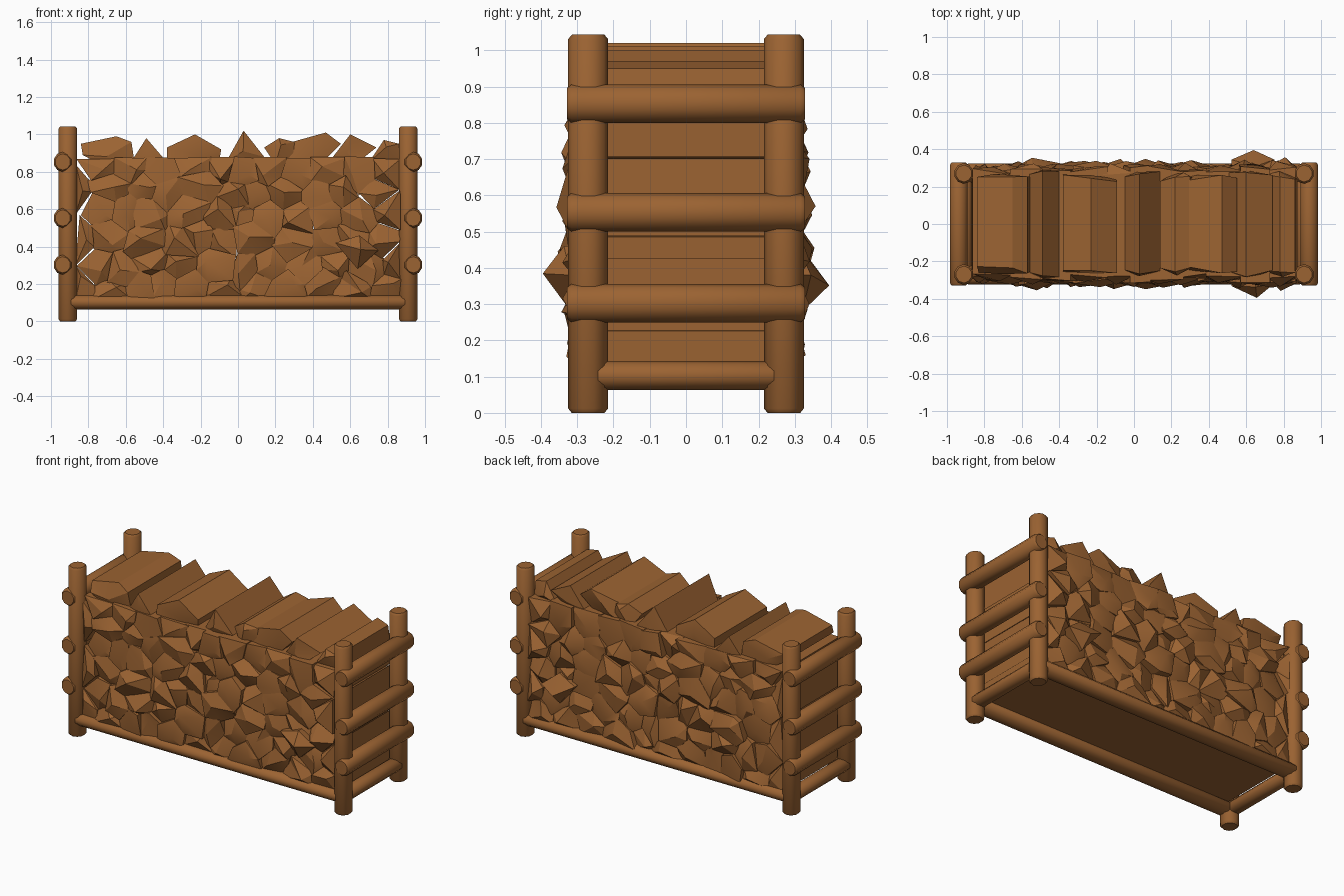
import bpy, bmesh, math, random
from mathutils import Vector

if "Cube" in bpy.data.objects:
    bpy.data.objects.remove(bpy.data.objects["Cube"])

random.seed(7)
wood = bpy.data.materials.new("brown wood")
wood.diffuse_color = (0.33, 0.125, 0.032, 1)
wood.use_nodes = True
wood.node_tree.nodes["Principled BSDF"].inputs["Base Color"].default_value = wood.diffuse_color


def finish(bm, name, angle=35):
    bmesh.ops.recalc_face_normals(bm, faces=bm.faces)
    me = bpy.data.meshes.new(name)
    bm.to_mesh(me)
    bm.free()
    ob = bpy.data.objects.new(name, me)
    bpy.context.collection.objects.link(ob)
    me.materials.append(wood)
    bpy.ops.object.select_all(action='DESELECT')
    bpy.context.view_layer.objects.active = ob
    ob.select_set(True)
    bpy.ops.object.shade_smooth_by_angle(angle=math.radians(angle))
    return ob


def pole(name, a, b, ra, rb, sides=10, bevel=0.012):
    """Round pole from a to b; ra, rb are its two cross-section radii."""
    a, b = Vector(a), Vector(b)
    d = (b - a).normalized()
    u = Vector((1, 0, 0)) if abs(d.x) < 0.9 else Vector((0, 1, 0))
    v = d.cross(u)
    bm = bmesh.new()
    rings = []
    for p, s in ((a, 0.82), (a + d * bevel, 1), (b - d * bevel, 1), (b, 0.82)):
        ring = []
        for i in range(sides):
            t = 2 * math.pi * (i + 0.5) / sides
            ring.append(bm.verts.new(p + u * ra * s * math.cos(t) + v * rb * s * math.sin(t)))
        rings.append(ring)
    for r, q in zip(rings, rings[1:]):
        for i in range(sides):
            j = (i + 1) % sides
            bm.faces.new((r[i], r[j], q[j], q[i]))
    bm.faces.new(rings[0])
    bm.faces.new(rings[-1])
    return finish(bm, name, 40)


def split_log(name, outline, half, bulge):
    """Split log along y with an outline in x,z and faceted, bulging ends."""
    bm = bmesh.new()
    n = len(outline)
    cx = sum(p[0] for p in outline) / n
    cz = sum(p[1] for p in outline) / n
    ends = []
    for side in (-1, 1):
        ring = [bm.verts.new((x, side * (half + random.uniform(-0.025, 0.015)), z)) for x, z in outline]
        k = random.choice(outline)
        t = random.uniform(0.1, 0.5)
        tip = bm.verts.new((cx + (k[0] - cx) * t, side * (half + bulge), cz + (k[1] - cz) * t))
        for i in range(n):
            bm.faces.new((ring[i], ring[(i + 1) % n], tip))
        ends.append(ring)
    a, b = ends
    for i in range(n):
        j = (i + 1) % n
        bm.faces.new((a[i], a[j], b[j], b[i]))
    return finish(bm, name, 25)


def clip(poly, p, q):
    """Keep the part of poly nearer to p than q."""
    m, d = (p + q) / 2, q - p
    out = []
    for a, b in zip(poly, poly[1:] + poly[:1]):
        sa, sb = (a - m).dot(d), (b - m).dot(d)
        if sa <= 0:
            out.append(a)
        if sa * sb < 0:
            out.append(a.lerp(b, sa / (sa - sb)))
    return out


# Rack frame: posts, base rails, end rungs
for sx in (-1, 1):
    for sy in (-1, 1):
        pole("corner_post", (sx * 0.91, sy * 0.27, 0), (sx * 0.91, sy * 0.27, 1.043), 0.052, 0.055)
    pole("base_cross_rail", (sx * 0.91, -0.27, 0.103), (sx * 0.91, 0.27, 0.103), 0.045, 0.04)
    for z in (0.303, 0.553, 0.853):
        pole("end_rung", (sx * 0.937, -0.328, z), (sx * 0.937, 0.328, z), 0.05, 0.053)
for sy in (-1, 1):
    pole("base_long_rail", (-0.9, sy * 0.27, 0.103), (0.9, sy * 0.27, 0.103), 0.055, 0.04)

# Packed log pile: irregular cells in the front plane, drawn out along y
seeds = []
for row in range(6):
    for col in range(11):
        x = -0.80 + col * 0.16 + (0.04 if row % 2 else -0.04)
        seeds.append(Vector((x + random.uniform(-0.055, 0.055),
                             0.18 + row * 0.128 + random.uniform(-0.04, 0.04))))
box = [Vector(c) for c in ((-0.87, 0.12), (0.87, 0.12), (0.87, 0.87), (-0.87, 0.87))]
for s in seeds:
    cell = box
    for o in seeds:
        if o is not s:
            cell = clip(cell, s, o)
    # drop tiny edges so the logs stay chunky
    cell = [p for i, p in enumerate(cell) if (p - cell[i - 1]).length > 0.035]
    if len(cell) < 3:
        continue
    c = sum(cell, Vector((0, 0))) / len(cell)
    grow = 1.1 if abs(c.x) < 0.72 else 0.97
    out = [c + (p - c) * grow * random.uniform(0.95, 1.08) for p in cell]
    out = [(max(-0.88, min(0.88, p.x)), max(0.12, p.y)) for p in out]
    split_log("stacked_log", out, random.uniform(0.275, 0.315), random.uniform(0.005, 0.05))

# Long log poking out of the pile
split_log("long_log", [(0.52, 0.42), (0.65, 0.46), (0.75, 0.38), (0.64, 0.28)], 0.33, 0.065)

# Loose logs on top
tops = [
    [(-.84, .95), (-.65, .99), (-.57, .96), (-.55, .83), (-.72, .83), (-.83, .89)],
    [(-.49, .98), (-.37, .84), (-.50, .80), (-.58, .84)],
    [(-.38, .93), (-.23, 1.0), (-.09, .92), (-.10, .86), (-.25, .83), (-.38, .83)],
    [(.03, 1.02), (.14, .88), (.0, .83), (-.06, .86)],
    [(.14, .93), (.22, .98), (.30, .96), (.32, .89), (.20, .84)],
    [(.29, .96), (.47, 1.01), (.55, .95), (.45, .85), (.25, .84)],
    [(.60, 1.0), (.74, .93), (.64, .85), (.50, .87)],
    [(.78, .97), (.86, .95), (.87, .85), (.70, .85)],
]
for t in tops:
    split_log("top_log", t, random.uniform(0.25, 0.29), random.uniform(0.01, 0.03))
